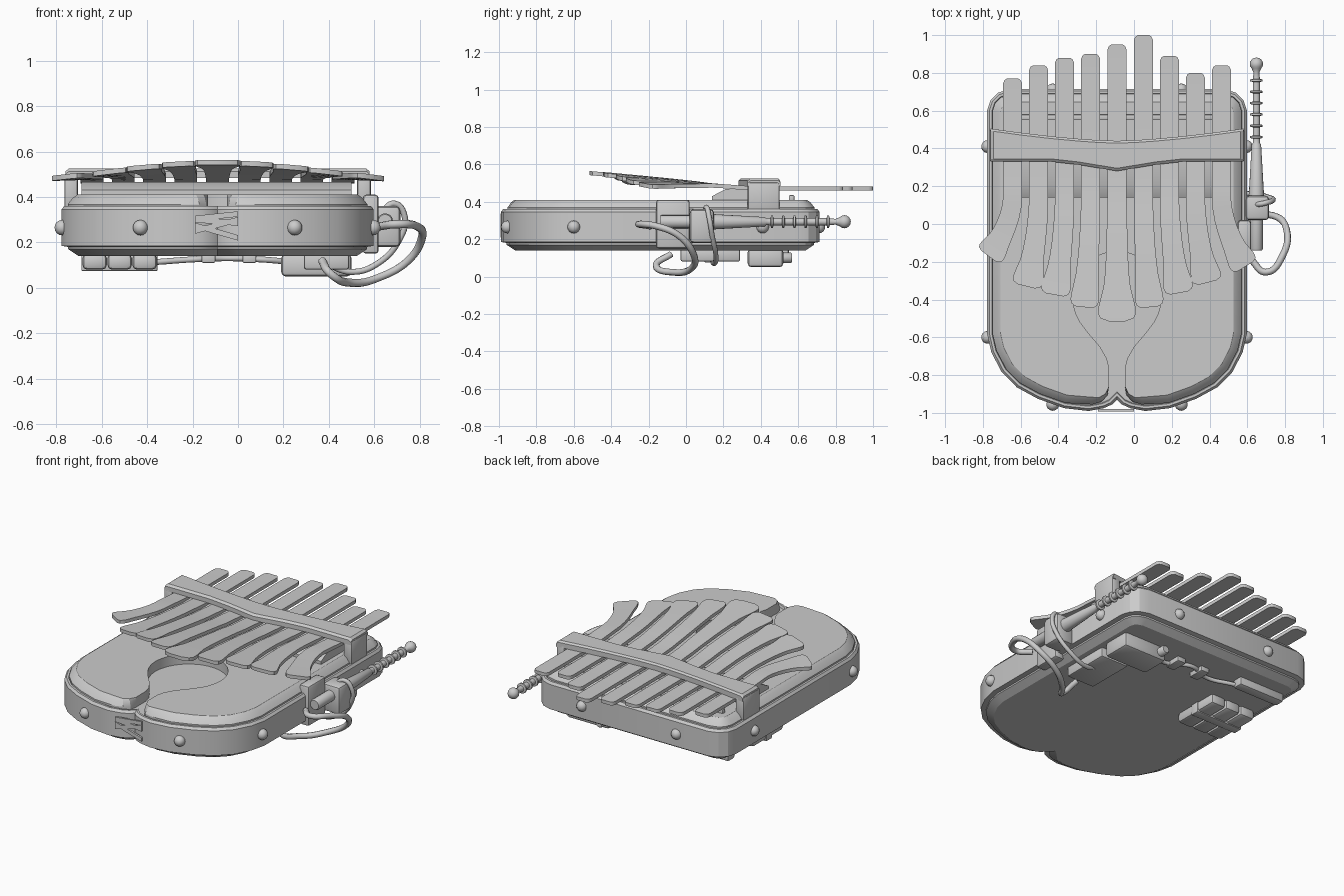
import bpy, bmesh, math
from mathutils import Vector

if "Cube" in bpy.data.objects:
    bpy.data.objects.remove(bpy.data.objects["Cube"])

CX = -0.09
grey = bpy.data.materials.new("plain_grey")
grey.diffuse_color = (0.6, 0.6, 0.6, 1)
grey.use_nodes = True
grey.node_tree.nodes["Principled BSDF"].inputs["Base Color"].default_value = grey.diffuse_color


def finish(name, bm, angle=30):
    bmesh.ops.recalc_face_normals(bm, faces=bm.faces)
    me = bpy.data.meshes.new(name)
    bm.to_mesh(me)
    bm.free()
    ob = bpy.data.objects.new(name, me)
    bpy.context.collection.objects.link(ob)
    me.materials.append(grey)
    bpy.ops.object.select_all(action='DESELECT')
    ob.select_set(True)
    bpy.context.view_layer.objects.active = ob
    bpy.ops.object.shade_smooth_by_angle(angle=math.radians(angle))
    return ob


def loft(name, rings, angle=30):
    """Skin closed rings of equal length and cap both ends."""
    bm = bmesh.new()
    vs = [[bm.verts.new(p) for p in r] for r in rings]
    n = len(vs[0])
    for a, b in zip(vs, vs[1:]):
        for i in range(n):
            bm.faces.new((a[i], a[(i + 1) % n], b[(i + 1) % n], b[i]))
    bm.faces.new(vs[0])
    bm.faces.new(vs[-1])
    return finish(name, bm, angle)


def inset(pts, dist):
    """Move a counter-clockwise outline inward; dist is one value or one per point."""
    out, n = [], len(pts)
    d = dist if isinstance(dist, list) else [dist] * n
    for i in range(n):
        p, a, b = Vector(pts[i]), Vector(pts[i - 1]), Vector(pts[(i + 1) % n])
        e, f = (p - a).normalized(), (b - p).normalized()
        na, nb = Vector((-e.y, e.x)), Vector((-f.y, f.x))
        m = (na + nb).normalized()
        out.append(p + m * d[i] / max(0.6, m.dot(na)))
    return out


def box(name, x, y, z, bevel=0.012):
    bm = bmesh.new()
    bmesh.ops.create_cube(bm, size=1)
    for v in bm.verts:
        v.co = [lo + (c + 0.5) * (hi - lo) for c, (lo, hi) in zip(v.co, (x, y, z))]
    bmesh.ops.bevel(bm, geom=bm.edges[:], offset=bevel, segments=2, affect='EDGES', profile=0.5)
    return finish(name, bm)


def turned(name, profile, x, z, n=16):
    """Round part along y from (y, radius) pairs."""
    ring = [2 * math.pi * i / n for i in range(n)]
    return loft(name, [[(x + r * math.cos(t), y, z + r * math.sin(t)) for t in ring]
                       for y, r in profile], 40)


def cable(name, pts, r):
    cu = bpy.data.curves.new(name, 'CURVE')
    cu.dimensions = '3D'
    cu.bevel_depth, cu.bevel_resolution, cu.resolution_u = r, 2, 8
    cu.use_fill_caps = True
    sp = cu.splines.new('BEZIER')
    sp.bezier_points.add(len(pts) - 1)
    for b, p in zip(sp.bezier_points, pts):
        b.co = p
        b.handle_left_type = b.handle_right_type = 'AUTO'
    ob = bpy.data.objects.new(name, cu)
    ob.data.materials.append(grey)
    bpy.context.collection.objects.link(ob)


# Body: two-lobed outline with a rounded back, mirrored about the centre line
half = [(0.57, 0.715), (0.63, 0.695), (0.67, 0.655), (0.688, 0.6), (0.688, -0.58), (0.665, -0.68),
        (0.61, -0.785), (0.53, -0.865), (0.42, -0.925), (0.28, -0.975), (0.15, -0.99),
        (0.07, -0.975), (0.025, -0.955)]
left = [(CX - x, y) for x, y in half]
right = [(CX + x, y) for x, y in half]
outline = left + [(CX, -0.93)] + right[::-1]
loft("body", [[(*p, z) for p in inset(outline, d)] for d, z in
              ((0.075, 0.14), (0.03, 0.17), (0.03, 0.18), (0, 0.185), (0, 0.345),
               (0.012, 0.36), (0.025, 0.36), (0.03, 0.345))], 25)

# Soundboard: raised plate with a round hole opening into a neck at the front
outer = [p for p in inset(left, 0.028)][:10]
outer[0] = Vector((CX - 0.55, 0.688))
neck = [(0.13, -0.955), (0.08, -0.94), (0.05, -0.905), (0.042, -0.86), (0.042, -0.76), (0.055, -0.71),
        (0.09, -0.65), (0.15, -0.58), (0.195, -0.52)]
arc = [(CX + 0.235 * math.cos(math.radians(a)), -0.385 + 0.24 * math.sin(math.radians(a)))
       for a in range(204, -25, -12)]
plate = ([tuple(p) for p in outer] + [(CX - x, y) for x, y in neck] + arc
         + [(CX + x, y) for x, y in neck[::-1]] + [(2 * CX - p.x, p.y) for p in outer[::-1]])
k = len(outer)
rim = [1] * k + [0.9, 0.6, 0.3] + [0] * 6
fall = rim + [0] * len(arc) + rim[::-1]
loft("soundboard", [[(*p, z) for p in inset(plate, [d * f for f in fall])] for d, z in
                    ((0, 0.34), (0, 0.368), (0.022, 0.396), (0.042, 0.41))], 25)

# Bridge wedge and low rear rests under the tines
loft("bridge", [[(x, 0.14, 0.40), (x, 0.14, 0.43), (x, 0.21, 0.467), (x, 0.40, 0.467), (x, 0.40, 0.40)]
                for x in (-0.69, 0.50)])
box("rear_rest", (-0.67, 0.49), (0.55, 0.58), (0.40, 0.435), 0.006)

# Tines: centre x, back y, tip x, tip y, tip width
tines = [(-0.643, 0.77, -0.77, -0.17, 0.15), (-0.505, 0.84, -0.57, -0.33, 0.16),
         (-0.368, 0.88, -0.42, -0.375, 0.155), (-0.23, 0.90, -0.265, -0.44, 0.15),
         (-0.09, 0.95, -0.09, -0.515, 0.2), (0.05, 1.0, 0.085, -0.44, 0.15),
         (0.188, 0.89, 0.24, -0.365, 0.155), (0.325, 0.80, 0.39, -0.31, 0.16),
         (0.463, 0.84, 0.59, -0.225, 0.15)]
for i, (x0, yb, xt, yt, w) in enumerate(tines):
    off = abs(i - 4) / 4
    zt = 0.553 - 0.065 * off ** 1.5
    st = [(x0, yb, 0.47, 0.06), (x0, yb - 0.008, 0.47, 0.085), (x0, yb - 0.025, 0.47, 0.1),
          (x0, 0.42, 0.47, 0.1), (x0, 0.3, 0.475, 0.1), (x0, 0.2, 0.483, 0.1)]
    for s, ws in ((0, 0), (0.15, 0.05), (0.3, 0.1), (0.45, 0.15), (0.6, 0.25), (0.72, 0.42),
                  (0.82, 0.75), (0.89, 0.97), (0.94, 1), (0.975, 0.75), (1, -0.1)):
        y = 0.14 + s * (yt - 0.14)
        st.append((x0 + (xt - x0) * s ** 1.8, y, 0.487 + (zt - 0.487) * s ** 0.85, 0.1 + (w - 0.1) * ws))
    rings = []
    for j, (x, y, z, wd) in enumerate(st):
        a, b = st[max(j - 1, 0)], st[min(j + 1, len(st) - 1)]
        d = Vector((b[0] - a[0], b[1] - a[1])).normalized()
        sx, sy = -d.y * wd / 2, d.x * wd / 2
        roll = -0.12 * (i - 4) / 4 * max(0, 0.2 - y) / 0.4 * sx
        rings.append([(x + sx, y + sy, z - 0.011 + roll), (x - sx, y - sy, z - 0.011 - roll),
                      (x - sx, y - sy, z + 0.011 - roll), (x + sx, y + sy, z + 0.011 + roll)])
    loft("tine_%d" % (i + 1), rings, 35)

# Clamp: bowed bar over the tines with a leg at each end
rings = []
for x in (-0.67, -0.655, -0.5, -0.35, -0.2, -0.1, 0, 0.1, 0.2, 0.35, 0.5, 0.655, 0.67):
    u = abs(x) / 0.67
    yf = 0.28 + 0.05 * min(1, u / 0.45)
    yk = 0.44 + 0.065 * u ** 1.5
    zt = 0.525 - (0.012 if u > 0.99 else 0)
    rings.append([(CX + x, yf, 0.483), (CX + x, yf, zt - 0.012), (CX + x, yf + 0.015, zt),
                  (CX + x, yk - 0.012, zt), (CX + x, yk, zt - 0.01), (CX + x, yk, 0.483)])
loft("clamp_bar", rings)
for s in (-1, 1):
    xs = sorted((CX + s * 0.615, CX + s * 0.675))
    box("clamp_leg", xs, (0.33, 0.5), (0.35, 0.505))

# Round studs around the band
for x, y in ((-0.43, -0.955), (0.25, -0.955), (-0.43, 0.71), (0.25, 0.71),
             (-0.775, -0.6), (0.595, -0.6), (-0.775, 0.41), (0.595, 0.41)):
    bm = bmesh.new()
    bmesh.ops.create_uvsphere(bm, u_segments=14, v_segments=8, radius=0.034)
    bmesh.ops.translate(bm, verts=bm.verts, vec=(x, y, 0.265))
    finish("stud", bm, 60)

# Crossed lacing over the front notch
for x1, z1, x2, z2 in ((-0.19, 0.305, 0, 0.325), (-0.19, 0.25, 0, 0.30),
                       (-0.19, 0.275, 0, 0.22), (-0.19, 0.30, 0, 0.285)):
    loft("lacing", [[(x, y, z + h) for y, h in ((-0.98, -0.012), (-0.993, -0.012), (-0.993, 0.012), (-0.98, 0.012))]
                    for x, z in ((x1, z1), (x2, z2))])

# Antenna with rings and ball tip, its socket and its side clip
prof = [(-0.14, 0.03), (-0.13, 0.035), (0.02, 0.035), (0.14, 0.043), (0.16, 0.04), (0.42, 0.025), (0.43, 0.018)]
for r in range(6):
    y = 0.46 + 0.06 * r
    prof += [(y - 0.008, 0.019), (y - 0.005, 0.033), (y + 0.005, 0.033), (y + 0.008, 0.019)]
prof += [(0.80, 0.015)]
prof += [(0.847 - 0.034 * math.cos(a * math.pi / 8), 0.034 * math.sin(a * math.pi / 8) + 0.001) for a in range(2, 9)]
turned("antenna", prof, 0.648, 0.293)
box("antenna_socket", (0.59, 0.715), (0.02, 0.15), (0.18, 0.36), 0.02)
box("side_clip", (0.55, 0.62), (-0.16, 0.02), (0.15, 0.41), 0.015)

# Cables looping from the clip and socket to the underside
cable("loop_cable", [(0.62, -0.19, 0.27), (0.70, -0.255, 0.28), (0.79, -0.16, 0.27), (0.81, -0.04, 0.22),
                     (0.75, 0.04, 0.12), (0.62, 0.03, 0.045), (0.5, -0.06, 0.022), (0.41, -0.16, 0.06),
                     (0.37, -0.08, 0.12)], 0.018)
cable("socket_cable", [(0.63, 0.10, 0.33), (0.69, 0.11, 0.37), (0.735, 0.125, 0.31), (0.715, 0.14, 0.22),
                       (0.62, 0.16, 0.11), (0.5, 0.15, 0.07), (0.38, 0.13, 0.11)], 0.014)
cable("under_cable", [(0.22, 0.44, 0.115), (0.1, 0.41, 0.125), (-0.05, 0.47, 0.13), (-0.2, 0.43, 0.125),
                      (-0.34, 0.48, 0.115), (-0.42, 0.51, 0.11)], 0.013)

# Underside boxes, knob, cells and holders
box("power_box", (0.19, 0.50), (0.33, 0.52), (0.05, 0.15), 0.02)
turned("knob", [(0.5, 0.028), (0.56, 0.028), (0.568, 0.022)], 0.23, 0.10)
box("junction_box", (0.29, 0.49), (-0.03, 0.29), (0.08, 0.15))
for i in range(3):
    box("cell", (-0.685 + 0.11 * i, -0.578 + 0.11 * i), (-0.03, 0.29), (0.08, 0.15), 0.02)
box("cell_strap", (-0.69, -0.355), (0.10, 0.16), (0.074, 0.15), 0.005)
box("rear_bar", (-0.69, -0.36), (0.48, 0.55), (0.09, 0.15))
for x in (0.05, -0.13):
    box("cable_holder", (x - 0.03, x + 0.03), (0.39, 0.50), (0.11, 0.145), 0.006)
